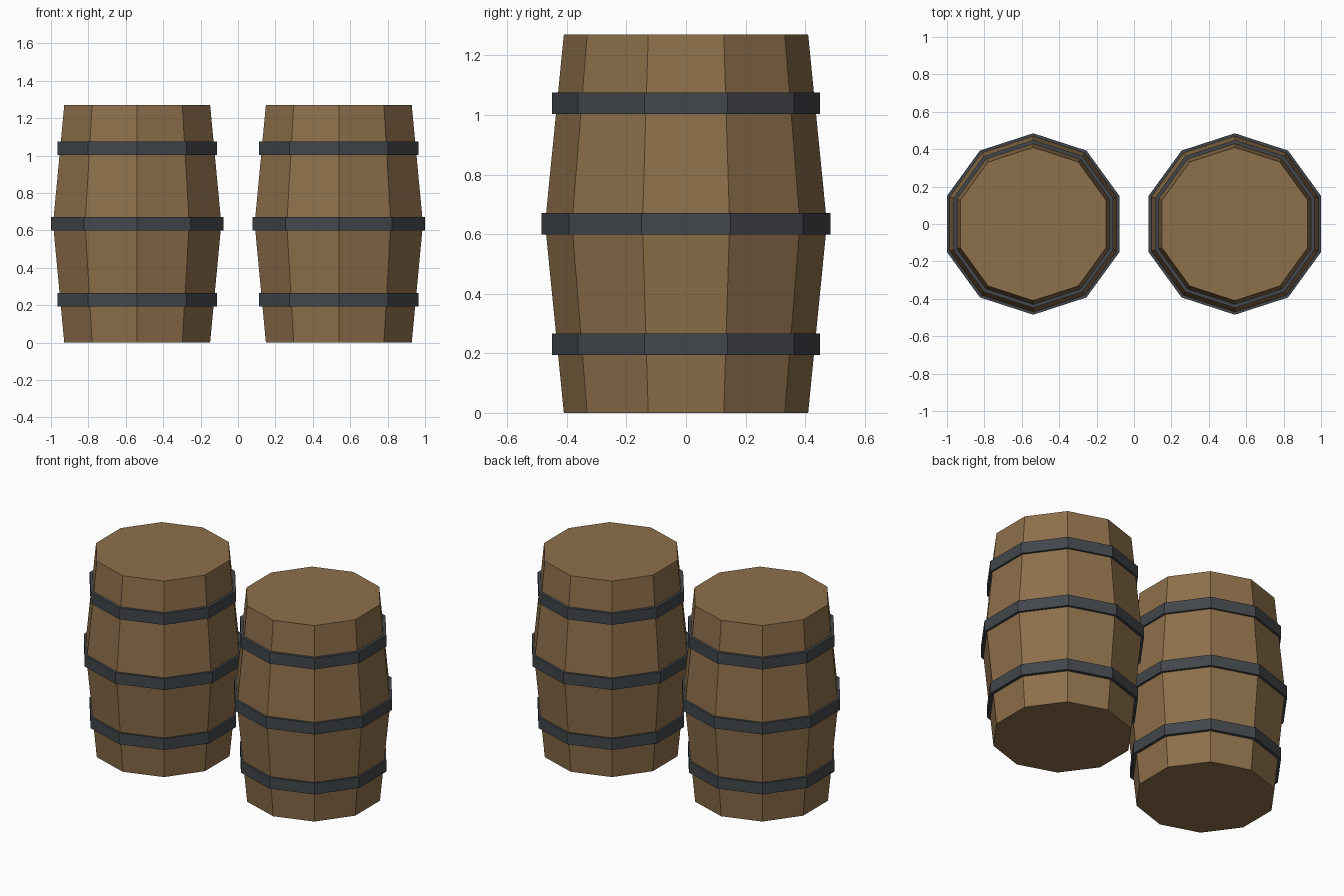
import bpy, bmesh
from math import cos, sin, pi

if "Cube" in bpy.data.objects:
    bpy.data.objects.remove(bpy.data.objects["Cube"])

SIDES = 10
HEIGHT = 1.27


def material(name, color):
    m = bpy.data.materials.new(name)
    m.diffuse_color = (*color, 1)
    m.use_nodes = True
    m.node_tree.nodes["Principled BSDF"].inputs["Base Color"].default_value = m.diffuse_color
    return m


wood = material("wood", (0.27, 0.16, 0.07))
iron = material("iron", (0.055, 0.062, 0.07))


def lathe(name, profile, x, mat, closed):
    """Spin (radius, z) points into a ten-sided shape; cap the ends or close the loop."""
    bm = bmesh.new()
    rings = [[bm.verts.new((r * cos(pi / 2 + 2 * pi * i / SIDES),
                            r * sin(pi / 2 + 2 * pi * i / SIDES), z))
              for i in range(SIDES)] for r, z in profile]
    pairs = list(zip(rings, rings[1:]))
    if closed:
        pairs.append((rings[-1], rings[0]))
    else:
        bm.faces.new(rings[0])
        bm.faces.new(rings[-1])
    for a, b in pairs:
        for i in range(SIDES):
            j = (i + 1) % SIDES
            bm.faces.new((a[i], a[j], b[j], b[i]))
    bmesh.ops.recalc_face_normals(bm, faces=bm.faces)
    mesh = bpy.data.meshes.new(name)
    bm.to_mesh(mesh)
    bm.free()
    mesh.materials.append(mat)
    ob = bpy.data.objects.new(name, mesh)
    ob.location.x = x
    bpy.context.collection.objects.link(ob)


for side, x in (("left", -0.539), ("right", 0.539)):
    # Bulging wooden body with flat lids
    lathe(f"{side}_barrel_body",
          [(0.41, 0), (0.473, HEIGHT / 2), (0.41, HEIGHT)], x, wood, False)
    # Three iron hoops, their inner faces sunk into the staves
    for part, z, r in (("lower", 0.23, 0.449), ("middle", 0.635, 0.485), ("upper", 1.04, 0.449)):
        lo, hi, inner = z - 0.036, z + 0.036, r - 0.04
        lathe(f"{side}_{part}_hoop",
              [(inner, lo), (r, lo), (r, hi), (inner, hi)], x, iron, True)
